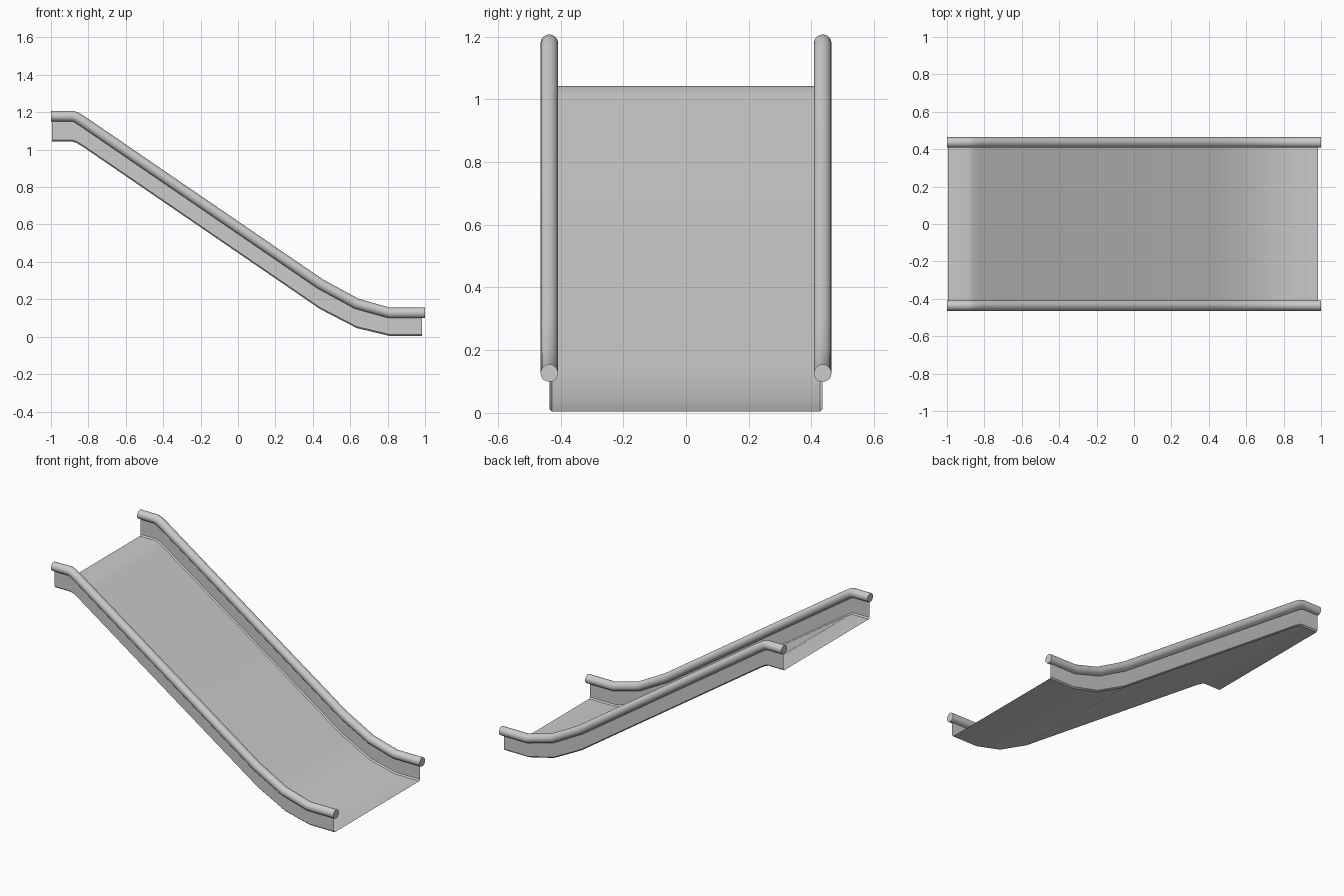
import bpy, bmesh, math
from mathutils import Vector

if "Cube" in bpy.data.objects:
    bpy.data.objects.remove(bpy.data.objects["Cube"])

HALF_W = 0.436   # wall / rail centre offset from the middle
RAIL_R = 0.028
CHAMFER = 0.008

# side profiles (x, z), top of the slide to the bottom
rail_path = [(-1.0, 1.179), (-0.885, 1.179), (-0.865, 1.173), (-0.83, 1.151),
             (0.44, 0.282), (0.635, 0.176), (0.81, 0.127), (1.0, 0.127)]
bed_path = [(-0.995, 1.043), (-0.885, 1.043), (-0.865, 1.037), (-0.83, 1.016),
            (0.44, 0.147), (0.635, 0.046), (0.81, 0.004), (0.985, 0.004)]


def loft(name, rings, closed):
    """Join successive rings of points with quads; closed rings get end caps."""
    bm = bmesh.new()
    vs = [[bm.verts.new(p) for p in ring] for ring in rings]
    n = len(vs[0])
    for a, b in zip(vs, vs[1:]):
        for i in range(n if closed else n - 1):
            j = (i + 1) % n
            bm.faces.new((a[i], a[j], b[j], b[i]))
    if closed:
        bm.faces.new(vs[0])
        bm.faces.new(vs[-1])
        bmesh.ops.recalc_face_normals(bm, faces=bm.faces)
    mesh = bpy.data.meshes.new(name)
    bm.to_mesh(mesh)
    bm.free()
    ob = bpy.data.objects.new(name, mesh)
    bpy.context.collection.objects.link(ob)
    bpy.ops.object.select_all(action='DESELECT')
    ob.select_set(True)
    bpy.context.view_layer.objects.active = ob
    bpy.ops.object.shade_smooth_by_angle(angle=math.radians(35))
    return ob


# sheet chute: bed with chamfered corners and side walls rising into the rails
bed_rings = []
for (x, z), (_, rail_z) in zip(bed_path, rail_path):
    half = [(HALF_W, rail_z - 0.01), (HALF_W, z + CHAMFER), (HALF_W - CHAMFER, z)]
    section = [(-y, h) for y, h in half] + half[::-1]
    bed_rings.append([(x, y, h) for y, h in section])
loft("slide_bed", bed_rings, False)


# round handrails, mitred at each bend
def handrail(name, y0, sides=20):
    pts = [Vector(p) for p in rail_path]
    rings = []
    for i, p in enumerate(pts):
        d0 = (p - pts[max(i - 1, 0)]).normalized() if i else (pts[1] - p).normalized()
        d1 = (pts[i + 1] - p).normalized() if i + 1 < len(pts) else d0
        t = (d0 + d1).normalized()
        miter = Vector((-t.y, t.x)) / t.dot(d0)
        ring = []
        for k in range(sides):
            a = 2 * math.pi * k / sides
            q = p + miter * RAIL_R * math.sin(a)
            ring.append((q.x, y0 + RAIL_R * math.cos(a), q.y))
        rings.append(ring)
    return loft(name, rings, True)


for side, s in (("front", -1), ("back", 1)):
    handrail(side + "_handrail", s * HALF_W)
